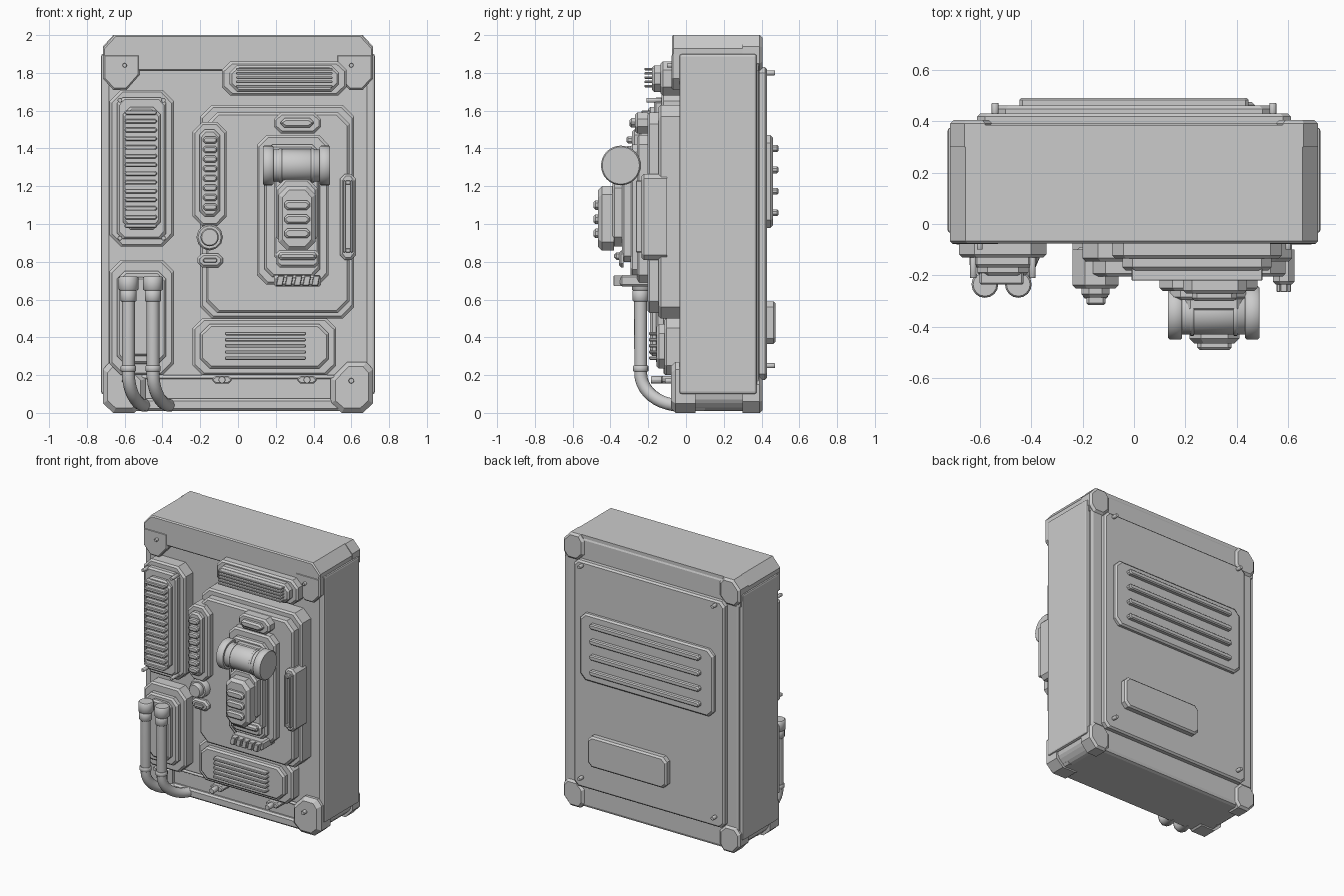
import bpy, bmesh
from math import pi, sin, cos
from mathutils import Matrix


def link(name, bm):
    bmesh.ops.recalc_face_normals(bm, faces=bm.faces)
    me = bpy.data.meshes.new(name)
    bm.to_mesh(me)
    bm.free()
    ob = bpy.data.objects.new(name, me)
    bpy.context.collection.objects.link(ob)
    return ob


def prism(name, pts, y0, y1, b=0.012):
    """Extrude an x-z outline from y0 to y1, with a bevelled rim of size b at y1."""
    bm = bmesh.new()
    xs, zs = [p[0] for p in pts], [p[1] for p in pts]
    cx, cz = (min(xs) + max(xs)) / 2, (min(zs) + max(zs)) / 2
    sx, sz = 1 - 2 * b / (max(xs) - min(xs)), 1 - 2 * b / (max(zs) - min(zs))
    s = 1 if y1 > y0 else -1
    rings = [[bm.verts.new((x, y0, z)) for x, z in pts]]
    if b:
        rings.append([bm.verts.new((x, y1 - s * b, z)) for x, z in pts])
    rings.append([bm.verts.new((cx + (x - cx) * sx, y1, cz + (z - cz) * sz)) for x, z in pts])
    n = len(pts)
    for r0, r1 in zip(rings, rings[1:]):
        for i in range(n):
            bm.faces.new((r0[i], r0[(i + 1) % n], r1[(i + 1) % n], r1[i]))
    bm.faces.new(rings[0])
    bm.faces.new(rings[-1])
    return link(name, bm)


def octo(x0, x1, z0, z1, c):
    return [(x0 + c, z0), (x1 - c, z0), (x1, z0 + c), (x1, z1 - c),
            (x1 - c, z1), (x0 + c, z1), (x0, z1 - c), (x0, z0 + c)]


def plate(name, x0, x1, z0, z1, y0, y1, c=0.04, b=0.012):
    return prism(name, octo(x0, x1, z0, z1, c), y0, y1, b)


def cyl(name, loc, r, depth, axis='Y', seg=32):
    bm = bmesh.new()
    rot = {'Y': Matrix.Rotation(pi / 2, 4, 'X'), 'X': Matrix.Rotation(pi / 2, 4, 'Y'),
           'Z': Matrix.Identity(4)}[axis]
    bmesh.ops.create_cone(bm, cap_ends=True, segments=seg, radius1=r, radius2=r,
                          depth=depth, matrix=Matrix.Translation(loc) @ rot)
    ob = link(name, bm)
    mod = ob.modifiers.new("bevel", 'BEVEL')
    mod.width = min(r, depth) * 0.12
    mod.segments = 1
    for p in ob.data.polygons:
        p.use_smooth = len(p.vertices) == 4
    return ob


def slats(name, x0, x1, z0, z1, n, h, y0, y1):
    for i in range(n):
        z = z0 + (z1 - z0) * i / (n - 1)
        plate(f"{name}_{i + 1}", x0, x1, z - h / 2, z + h / 2, y0, y1, h * 0.3, h * 0.2)


def add_bevel(ob, w):
    mod = ob.modifiers.new("bevel", 'BEVEL')
    mod.width, mod.segments, mod.limit_method = w, 2, 'ANGLE'


# Cabinet body, top cap, bottom sill and side panels
add_bevel(plate("body", -0.705, 0.705, 0.01, 1.99, -0.035, 0.39, 0.06, 0), 0.025)
prism("top_cap", [(-0.71, 1.81), (0.71, 1.81), (0.715, 1.93), (0.655, 2.0), (-0.655, 2.0),
                  (-0.715, 1.93)], 0.385, -0.075, 0.008)
plate("bottom_sill", -0.66, 0.66, 0.01, 0.075, 0.1, -0.06, 0.015)
cyl("sill_rod", (0, -0.05, 0.19), 0.01, 1.36, 'X', 8)
for s, side in ((-1, "left"), (1, "right")):
    bm = bmesh.new()
    bmesh.ops.create_cube(bm, size=1, matrix=Matrix.Translation((s * 0.7, 0.17, 1.0)) @
                          Matrix.Diagonal((0.05, 0.41, 1.8, 1)))
    add_bevel(link(f"{side}_side_panel", bm), 0.012)

    # Corner guards, front and back
    low = [(0.55, 0), (0.66, 0), (0.715, 0.05), (0.715, 0.23), (0.68, 0.27),
           (0.58, 0.27), (0.49, 0.18), (0.49, 0.05)]
    prism(f"{side}_lower_front_guard", [(s * x, z) for x, z in low], 0.05, -0.08, 0.025)
    up = [(0.59, 1.71), (0.66, 1.71), (0.715, 1.77), (0.715, 1.9), (0.52, 1.9), (0.52, 1.79)]
    prism(f"{side}_upper_front_guard", [(s * x, z) for x, z in up], 0, -0.078, 0.01)
    back = [(0.58, 0), (0.66, 0), (0.715, 0.06), (0.715, 0.15), (0.68, 0.19),
            (0.6, 0.19), (0.55, 0.14), (0.55, 0.04)]
    for name, f in (("lower", lambda z: z), ("upper", lambda z: 2 - z)):
        prism(f"{side}_{name}_back_guard", [(s * x, f(z)) for x, z in back], 0.3, 0.405, 0.015)
    cyl(f"{side}_upper_screw", (s * 0.6, -0.08, 1.84), 0.012, 0.04, seg=8)
    cyl(f"{side}_lower_screw", (s * 0.6, -0.09, 0.17), 0.015, 0.04, seg=8)
    for z in (0.25, 1.8):
        cyl(f"{side}_back_screw", (s * 0.54, 0.445, z), 0.014, 0.05, seg=8)

# Louvred panel at the left
plate("louvre_base", -0.68, -0.34, 0.88, 1.71, -0.03, -0.13, 0.06)
plate("louvre_step", -0.64, -0.38, 0.92, 1.67, -0.13, -0.17, 0.03)
plate("louvre_core", -0.61, -0.41, 0.97, 1.62, -0.17, -0.2, 0.04)
slats("louvre_slat", -0.6, -0.43, 0.99, 1.59, 14, 0.024, -0.19, -0.235)
for x in (-0.625, -0.395):
    for z in (0.925, 1.655):
        cyl("louvre_screw", (x, -0.17, z), 0.013, 0.08, seg=8)

# Pipe panel with two bent pipes
plate("pipe_panel_base", -0.68, -0.34, 0.2, 0.81, -0.03, -0.12, 0.06)
plate("pipe_panel_step", -0.64, -0.38, 0.26, 0.75, -0.12, -0.16, 0.04)
plate("pipe_panel_core", -0.59, -0.42, 0.3, 0.72, -0.16, -0.19, 0.03)
for x in (-0.58, -0.45):
    cu = bpy.data.curves.new("pipe", 'CURVE')
    cu.dimensions = '3D'
    cu.bevel_depth, cu.bevel_resolution, cu.use_fill_caps = 0.034, 4, True
    path = [(x, -0.24, 0.7)]
    for i in range(11):
        a = i / 10 * pi / 2
        path.append((x + 0.09 * (1 - cos(a)), -0.24 + 0.21 * (1 - cos(a)), 0.21 - 0.17 * sin(a)))
    sp = cu.splines.new('POLY')
    sp.points.add(len(path) - 1)
    for p, co in zip(sp.points, path):
        p.co = (*co, 1)
    sp.use_smooth = True
    bpy.context.collection.objects.link(bpy.data.objects.new("pipe", cu))
    cyl("pipe_collar", (x, -0.235, 0.685), 0.052, 0.075, 'Z', 16)
    cyl("pipe_neck", (x, -0.24, 0.62), 0.043, 0.06, 'Z', 16)
    cyl("pipe_ring", (x, -0.24, 0.235), 0.041, 0.03, 'Z', 16)

# Main stepped panel
plate("main_panel_base", -0.2, 0.615, 0.5, 1.63, -0.03, -0.145, 0.06)
plate("main_panel_step", -0.17, 0.59, 0.53, 1.59, -0.145, -0.205, 0.06)
plate("drum_base", 0.1, 0.48, 0.68, 1.47, -0.2, -0.26, 0.05)
plate("drum_base_step", 0.14, 0.435, 0.72, 1.42, -0.26, -0.295, 0.04)
plate("drum_arm", 0.19, 0.43, 0.8, 1.4, -0.29, -0.34, 0.03)

# Drum with end caps, and the module hanging below it
cyl("drum", (0.31, -0.345, 1.31), 0.085, 0.3, 'X', 32)
for x in (0.16, 0.46):
    cyl("drum_cap", (x, -0.345, 1.31), 0.105, 0.055, 'X', 32)
for x in (0.225, 0.395):
    cyl("drum_ring", (x, -0.345, 1.31), 0.09, 0.015, 'X', 32)
plate("module_base", 0.2, 0.42, 0.88, 1.24, -0.33, -0.39, 0.05)
plate("module_cover", 0.215, 0.41, 0.86, 1.2, -0.38, -0.465, 0.045, 0.02)
slats("module_key", 0.245, 0.38, 0.95, 1.1, 3, 0.05, -0.46, -0.49)
plate("module_foot", 0.2, 0.43, 0.77, 0.86, -0.33, -0.355, 0.02)
plate("module_foot_bar", 0.215, 0.415, 0.81, 0.85, -0.35, -0.38, 0.01)
plate("tooth_bar", 0.19, 0.44, 0.67, 0.73, -0.2, -0.35, 0.01)
for i in range(5):
    x = 0.2 + i * 0.047
    prism(f"tooth_{i + 1}", [(x, 0.672), (x + 0.035, 0.672), (x + 0.047, 0.728),
                             (x + 0.012, 0.728)], -0.34, -0.385, 0.005)

# Tag above the drum
plate("tag_base", 0.19, 0.44, 1.48, 1.59, -0.2, -0.27, 0.035)
plate("tag_inset", 0.225, 0.4, 1.51, 1.56, -0.27, -0.3, 0.02)

# Button strip, knob and small tab
plate("button_strip", -0.24, -0.06, 0.99, 1.54, -0.1, -0.25, 0.05)
plate("button_strip_step", -0.205, -0.095, 1.04, 1.5, -0.25, -0.285, 0.03)
slats("button", -0.185, -0.11, 1.09, 1.445, 8, 0.036, -0.28, -0.315)
cyl("knob_base", (-0.15, -0.17, 0.93), 0.07, 0.16, seg=12)
cyl("knob", (-0.15, -0.26, 0.93), 0.048, 0.06, seg=24)
plate("small_tab", -0.215, -0.08, 0.77, 0.845, -0.1, -0.235, 0.025)
plate("small_tab_inset", -0.185, -0.11, 0.795, 0.82, -0.23, -0.25, 0.008, 0.004)

# Grip at the right edge
plate("grip_base", 0.54, 0.625, 0.81, 1.265, -0.1, -0.235, 0.025)
for x0, x1, z0, z1 in ((0.555, 0.57, 0.85, 1.23), (0.595, 0.61, 0.85, 1.23),
                       (0.568, 0.597, 0.85, 0.87), (0.568, 0.597, 1.21, 1.23)):
    plate("grip_rim", x0, x1, z0, z1, -0.23, -0.265, 0.004, 0.003)

# Lower and upper grilles
plate("lower_grille_base", -0.24, 0.52, 0.2, 0.5, -0.03, -0.115, 0.05)
plate("lower_grille_step", -0.2, 0.48, 0.235, 0.47, -0.115, -0.155, 0.05)
slats("lower_grille_slat", -0.07, 0.36, 0.29, 0.42, 5, 0.018, -0.15, -0.195)
plate("upper_grille_base", -0.085, 0.575, 1.68, 1.86, -0.03, -0.135, 0.045)
plate("upper_grille_step", -0.045, 0.535, 1.7, 1.84, -0.135, -0.18, 0.04)
slats("upper_grille_slat", -0.01, 0.5, 1.73, 1.82, 5, 0.013, -0.175, -0.22)

# Clips on the sill
for x in (-0.085, 0.365):
    plate("clip", x - 0.05, x + 0.05, 0.155, 0.195, -0.02, -0.13, 0.015, 0.006)
    cyl("clip_pin", (x, -0.15, 0.175), 0.02, 0.07, seg=8)

# Back cover, ribbed plate and blank plate
plate("back_cover", -0.61, 0.61, 0.175, 1.83, 0.38, 0.43, 0.03)
plate("rib_plate", -0.54, 0.54, 0.98, 1.47, 0.425, 0.46, 0.04)
slats("back_rib", -0.445, 0.445, 1.06, 1.4, 4, 0.036, 0.455, 0.49)
plate("blank_plate", -0.17, 0.47, 0.365, 0.59, 0.425, 0.475, 0.03)
